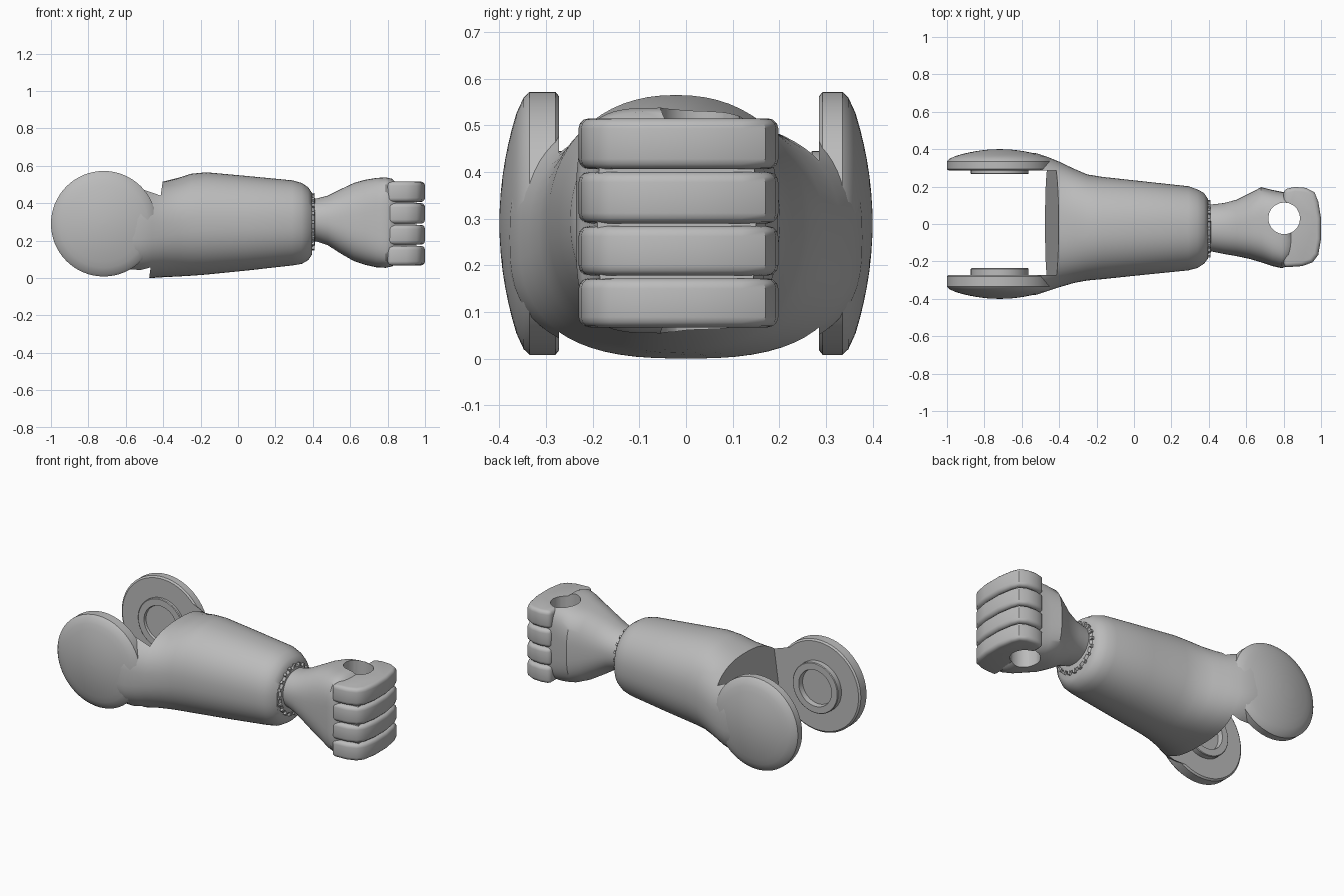
import bpy, bmesh, math
from mathutils import Vector, Matrix

cube = bpy.data.objects.get("Cube")
if cube:
    bpy.data.objects.remove(cube, do_unlink=True)

grey = bpy.data.materials.new("plain grey")
grey.use_nodes = True
grey.diffuse_color = (0.5, 0.5, 0.5, 1)
grey.node_tree.nodes["Principled BSDF"].inputs["Base Color"].default_value = (0.5, 0.5, 0.5, 1)


def make(name, bm):
    bmesh.ops.recalc_face_normals(bm, faces=bm.faces[:])
    mesh = bpy.data.meshes.new(name)
    bm.to_mesh(mesh)
    bm.free()
    mesh.materials.append(grey)
    ob = bpy.data.objects.new(name, mesh)
    bpy.context.collection.objects.link(ob)
    return ob


def activate(ob):
    bpy.ops.object.select_all(action='DESELECT')
    ob.select_set(True)
    bpy.context.view_layer.objects.active = ob


def smooth(ob, angle=35):
    activate(ob)
    bpy.ops.object.shade_smooth_by_angle(angle=math.radians(angle))


def skin(bm, rings):
    """Bridge equal rings of points and cap both ends."""
    loops = [[bm.verts.new(p) for p in ring] for ring in rings]
    n = len(loops[0])
    for a, b in zip(loops, loops[1:]):
        for i in range(n):
            j = (i + 1) % n
            bm.faces.new((a[i], a[j], b[j], b[i]))
    bm.faces.new(loops[0])
    bm.faces.new(loops[-1])


def loft(name, sections, count=64):
    """Sections along x: x, y low, y high, z low, z high, squareness."""
    rings = []
    for x, y0, y1, z0, z1, power in sections:
        ring = []
        for i in range(count):
            a = math.tau * i / count
            c, s = math.cos(a), math.sin(a)
            u = math.copysign(abs(c) ** (2 / power), c)
            v = math.copysign(abs(s) ** (2 / power), s)
            ring.append((x, (y0 + y1) / 2 + u * (y1 - y0) / 2, (z0 + z1) / 2 + v * (z1 - z0) / 2))
        rings.append(ring)
    bm = bmesh.new()
    skin(bm, rings)
    return make(name, bm)


def prism(name, outline, axis, low, high):
    """Extrude a flat outline along y or z."""
    bm = bmesh.new()
    place = (lambda p, t: (p[0], t, p[1])) if axis == 'y' else (lambda p, t: (p[0], p[1], t))
    skin(bm, [[place(p, t) for p in outline] for t in (low, high)])
    return make(name, bm)


def lathe(name, profile, centre, axis, count=48):
    """Spin (radius, distance) pairs around an axis."""
    bm = bmesh.new()
    turn = Vector((0, 0, 1)).rotation_difference(Vector(axis)).to_matrix()
    rings = [[Vector(centre) + turn @ Vector((r * math.cos(math.tau * i / count),
              r * math.sin(math.tau * i / count), h)) for i in range(count)] for r, h in profile]
    skin(bm, rings)
    return make(name, bm)


def apply_all(ob):
    activate(ob)
    for mod in list(ob.modifiers):
        bpy.ops.object.modifier_apply(modifier=mod.name)


def cut(ob, cutter):
    cutter.hide_render = True
    mod = ob.modifiers.new("cut", 'BOOLEAN')
    mod.object = cutter
    mod.solver = 'EXACT'
    apply_all(ob)


# Forearm shell, flaring into the two fork arms
forearm = loft("forearm", [
    (-0.72, -0.385, 0.385, 0.02, 0.55, 3.0),
    (-0.60, -0.385, 0.385, 0.01, 0.535, 3.0),
    (-0.52, -0.378, 0.378, 0.00, 0.52, 2.8),
    (-0.46, -0.358, 0.358, 0.00, 0.515, 2.6),
    (-0.40, -0.338, 0.333, 0.004, 0.515, 2.4),
    (-0.32, -0.315, 0.295, 0.008, 0.535, 2.3),
    (-0.25, -0.302, 0.265, 0.012, 0.557, 2.25),
    (-0.17, -0.295, 0.252, 0.018, 0.565, 2.2),
    (0.05, -0.272, 0.228, 0.04, 0.545, 2.2),
    (0.29, -0.248, 0.202, 0.067, 0.522, 2.2),
    (0.34, -0.235, 0.185, 0.075, 0.508, 2.2),
    (0.375, -0.212, 0.165, 0.095, 0.485, 2.2),
    (0.395, -0.185, 0.135, 0.125, 0.455, 2.2)])
slot = prism("slot_cutter", [(-1.2, -0.2), (-0.507, -0.2), (-0.475, 0.0), (-0.405, 0.5), (-0.38, 0.7), (-1.2, 0.7)],
             'y', -0.272, 0.285)
cut(forearm, slot)
bpy.data.objects.remove(slot, do_unlink=True)
smooth(forearm)

# Domed elbow discs with a recessed boss on the inner face
HUB_X, HUB_Z, R = -0.718, 0.29, 0.282
for side, sign, inner, boss in (("left", 1, 0.285, 0.018), ("right", -1, 0.272, 0.036)):
    profile = [(R - 0.01, inner), (R, inner + 0.008), (R, 0.335), (R - 0.012, 0.348)]
    for k in range(1, 9):
        r = (R - 0.012) * (1 - k / 8)
        profile.append((max(r, 0.002), 0.348 + 0.052 * (1 - (r / R) ** 2)))
    smooth(lathe(side + "_elbow_disc", profile, (HUB_X, 0, HUB_Z), (0, sign, 0), 64))
    ring = [(0.002, inner + 0.01), (0.155, inner + 0.01), (0.155, inner - boss + 0.004), (0.151, inner - boss),
            (0.112, inner - boss), (0.108, inner - 0.004), (0.002, inner - 0.004)]
    smooth(lathe(side + "_elbow_boss", ring, (HUB_X, 0, HUB_Z), (0, sign, 0)))

# Ribbed collar between forearm and wrist
smooth(lathe("wrist_collar", [(0.14, 0.37), (0.145, 0.395), (0.135, 0.408), (0.12, 0.412)],
             (0, -0.025, 0.3), (1, 0, 0)))
bm = bmesh.new()
for i in range(20):
    a = math.tau * i / 20
    spot = Matrix.Translation((0.395, -0.025, 0.3)) @ Matrix.Rotation(a, 4, 'X')
    spot = spot @ Matrix.Translation((0, 0, 0.142)) @ Matrix.Diagonal((0.03, 0.016, 0.025, 1))
    bmesh.ops.create_cube(bm, size=1, matrix=spot)
make("collar_ribs", bm)

# Grip hole running through the closed fist
grip = lathe("grip_cutter", [(0.085, -0.1), (0.085, 0.8)], (0.803, 0.03, 0), (0, 0, 1), 20)

# Hand flaring from the wrist to the knuckles, with a core behind the fingers
hand = loft("hand", [
    (0.385, -0.145, 0.10, 0.20, 0.42, 2.1),
    (0.42, -0.148, 0.105, 0.195, 0.425, 2.1),
    (0.48, -0.16, 0.112, 0.175, 0.44, 2.2),
    (0.55, -0.172, 0.13, 0.13, 0.475, 2.4),
    (0.62, -0.187, 0.165, 0.09, 0.508, 2.7),
    (0.68, -0.205, 0.197, 0.07, 0.525, 3.0),
    (0.74, -0.225, 0.182, 0.057, 0.535, 3.5),
    (0.79, -0.236, 0.172, 0.054, 0.538, 4.0),
    (0.825, -0.225, 0.17, 0.062, 0.53, 4.0),
    (0.85, -0.205, 0.165, 0.085, 0.505, 4.0),
    (0.955, -0.19, 0.15, 0.09, 0.5, 4.0)])
cut(hand, grip)
smooth(hand)

# Four curled fingers stacked from the bottom up
plan = [(0.8, 0.185), (0.86, 0.198), (0.92, 0.193), (0.965, 0.17), (0.985, 0.12), (1.0, 0.03), (1.0, -0.08),
        (0.985, -0.165), (0.955, -0.205), (0.9, -0.225), (0.8, -0.232)]
for n, (low, high) in enumerate(((0.067, 0.172), (0.178, 0.284), (0.29, 0.4), (0.406, 0.515))):
    finger = prism(f"finger_{n + 1}", plan, 'z', low, high)
    bevel = finger.modifiers.new("round", 'BEVEL')
    bevel.width = 0.022
    bevel.segments = 3
    bevel.limit_method = 'ANGLE'
    bevel.angle_limit = math.radians(50)
    apply_all(finger)
    cut(finger, grip)
    smooth(finger)
bpy.data.objects.remove(grip, do_unlink=True)
